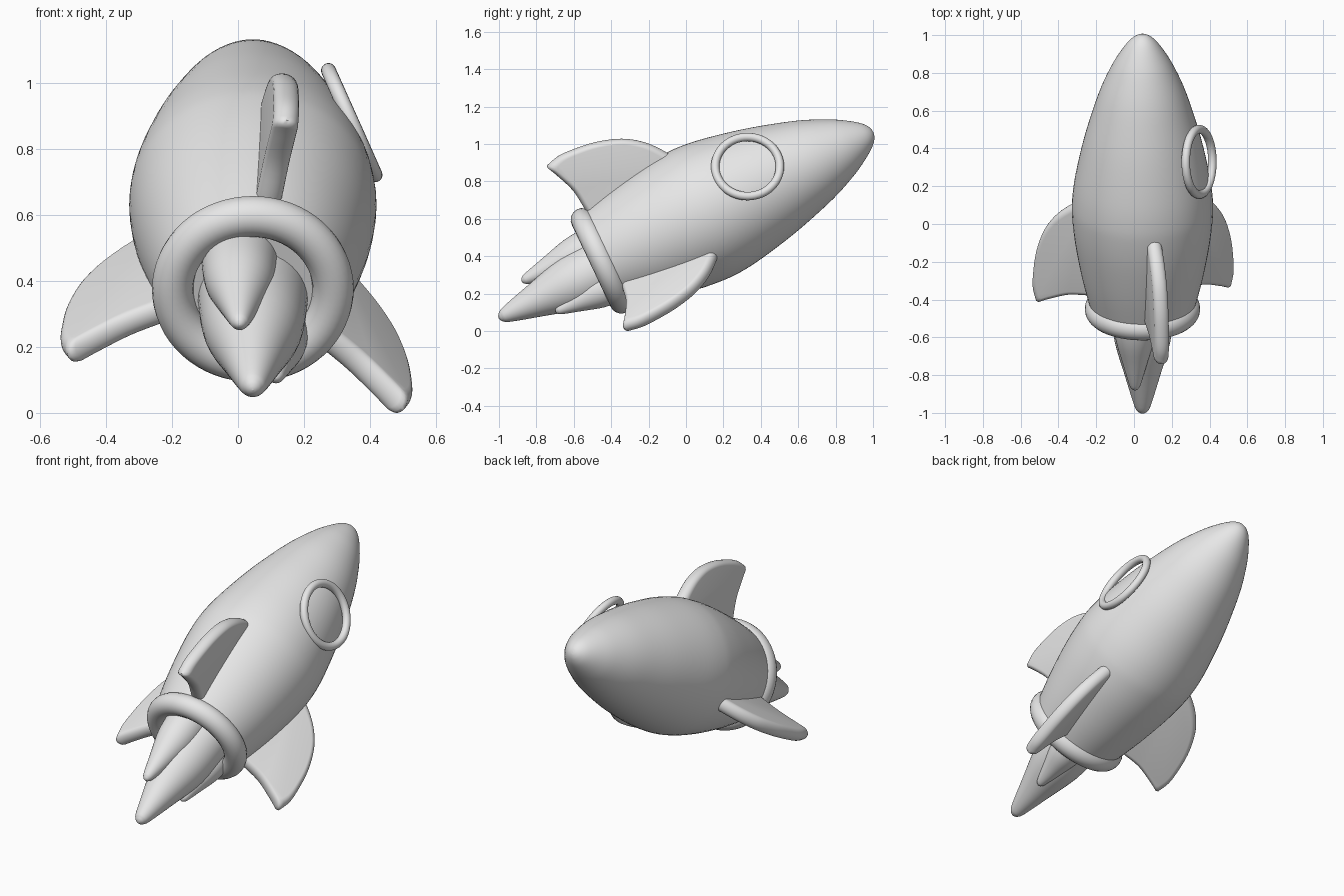
import bpy, bmesh, math
from mathutils import Matrix, Vector

if "Cube" in bpy.data.objects:
    bpy.data.objects.remove(bpy.data.objects["Cube"])

# Rocket frame: local y runs along the hull, origin at the tail ring
FRAME = Matrix.Translation((0.045, -0.45, 0.375)) @ Matrix.Rotation(math.radians(25.4), 4, 'X')

grey = bpy.data.materials.new("light_grey")
grey.diffuse_color = (0.8, 0.8, 0.8, 1)
grey.use_nodes = True
grey.node_tree.nodes["Principled BSDF"].inputs["Base Color"].default_value = grey.diffuse_color


def smooth_path(pts, steps=4):
    """Catmull-Rom curve through open 2D points."""
    p = [Vector(q) for q in pts]
    p = [p[0] * 2 - p[1]] + p + [p[-1] * 2 - p[-2]]
    out = []
    for i in range(1, len(p) - 2):
        a, b, c, d = p[i - 1:i + 3]
        for k in range(steps):
            t = k / steps
            out.append(0.5 * (2 * b + (c - a) * t + (2 * a - 5 * b + 4 * c - d) * t * t
                              + (3 * b - a - 3 * c + d) * t ** 3))
    return out + [p[-2]]


def finish(obj, matrix, angle=50):
    obj.data.transform(FRAME @ matrix)
    obj.data.materials.clear()
    obj.data.materials.append(grey)
    bpy.ops.object.select_all(action='DESELECT')
    obj.select_set(True)
    bpy.context.view_layer.objects.active = obj
    bpy.ops.object.shade_smooth_by_angle(angle=math.radians(angle))


def loft(name, rings, matrix):
    """Skin a list of closed rings and cap both ends."""
    bm = bmesh.new()
    loops = [[bm.verts.new(v) for v in ring] for ring in rings]
    n = len(loops[0])
    for a, b in zip(loops, loops[1:]):
        for i in range(n):
            j = (i + 1) % n
            bm.faces.new((a[i], a[j], b[j], b[i]))
    bm.faces.new(loops[0])
    bm.faces.new(loops[-1])
    bmesh.ops.remove_doubles(bm, verts=bm.verts, dist=1e-5)
    bmesh.ops.recalc_face_normals(bm, faces=bm.faces)
    mesh = bpy.data.meshes.new(name)
    bm.to_mesh(mesh)
    bm.free()
    obj = bpy.data.objects.new(name, mesh)
    bpy.context.collection.objects.link(obj)
    finish(obj, matrix)


def lathe(name, profile, matrix=Matrix(), sides=64):
    """Revolve (position, radius) points around the local y axis."""
    rings = []
    for u, r in smooth_path(profile):
        r = max(r, 0.0005)
        rings.append([(r * math.cos(2 * math.pi * i / sides), u,
                       r * math.sin(2 * math.pi * i / sides)) for i in range(sides)])
    loft(name, rings, matrix)


def torus(name, major, minor, matrix):
    bpy.ops.mesh.primitive_torus_add(major_radius=major, minor_radius=minor,
                                     major_segments=64, minor_segments=20)
    obj = bpy.context.object
    obj.name = name
    finish(obj, matrix, 80)


# Hull
lathe("hull", [(0, 0.27), (0.03, 0.281), (0.2, 0.322), (0.4, 0.358), (0.55, 0.373),
               (0.65, 0.372), (0.78, 0.355), (0.98, 0.313), (1.15, 0.266), (1.29, 0.22),
               (1.42, 0.163), (1.5, 0.118), (1.56, 0.076), (1.59, 0.045), (1.603, 0.02),
               (1.606, 0)])

# Tail ring
torus("tail_ring", 0.243, 0.0625, Matrix.Rotation(math.pi / 2, 4, 'X'))

# Porthole rim, tilted to follow the hull
torus("porthole_rim", 0.173, 0.0225,
      Matrix.Rotation(math.radians(68), 4, 'Y') @ Matrix.Translation((0, 0.92, 0.323))
      @ Matrix.Rotation(math.radians(-10), 4, 'X'))

# Flames: one large and two smaller, sharing a profile
FLAME = [(0, 0), (0.006, 0.08), (0.025, 0.17), (0.08, 0.28), (0.34, 0.58),
         (0.63, 0.9), (0.9, 1), (1, 1)]
for name, x, z, radius, tip in [("large_flame", 0, -0.04, 0.165, -0.63),
                                ("upper_flame", -0.04, 0.085, 0.115, -0.435),
                                ("lower_flame", 0.07, -0.14, 0.1, -0.34)]:
    lathe(name, [(tip + t * (0.05 - tip), r * radius) for t, r in FLAME],
          Matrix.Translation((x, 0, z)), 40)

# Fins: swept outline with rounded rims, three around the hull
trailing = smooth_path([(0.05, 0.2), (0.037, 0.29), (0.022, 0.41), (-0.02, 0.52), (-0.05, 0.583)])
leading = smooth_path([(-0.045, 0.596), (0.03, 0.615), (0.12, 0.613), (0.24, 0.597),
                       (0.353, 0.562), (0.43, 0.52), (0.5, 0.46), (0.565, 0.375), (0.6, 0.3), (0.6, 0.2)])
outline = trailing + leading
centre = Vector((0.25, 0.38))
fin_rings = []
for k in range(-6, 7):
    a = k / 6 * math.pi / 2
    s = 1 - 0.13 * (1 - math.cos(a))
    fin_rings.append([(0.039 * math.sin(a), *(centre + (p - centre) * s)) for p in outline])
for name, angle in [("top_fin", 10), ("right_fin", 130), ("left_fin", 250)]:
    loft(name, fin_rings, Matrix.Rotation(math.radians(angle), 4, 'Y'))
